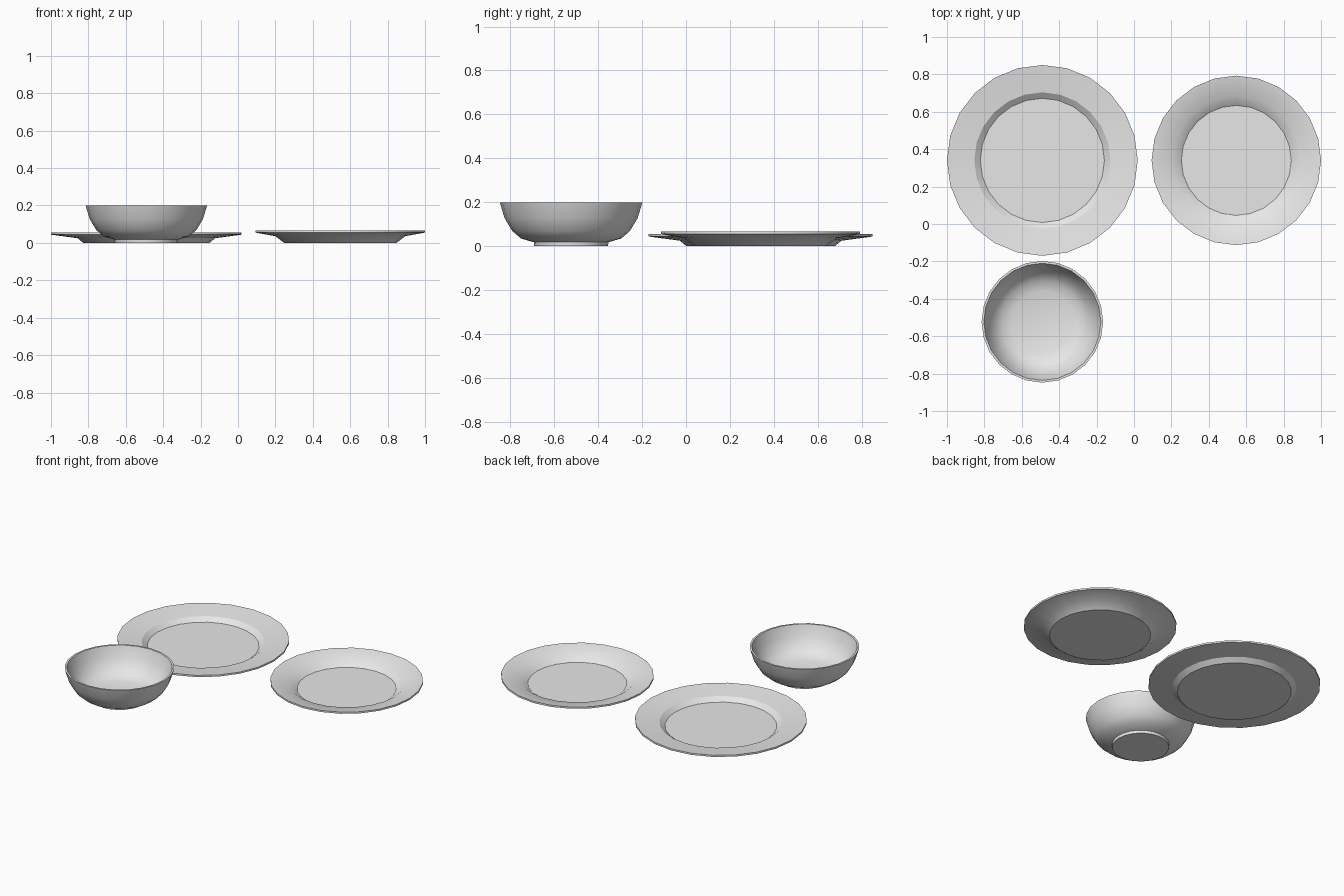
import bpy
import bmesh
import math

SIDES = 24

cube = bpy.data.objects.get("Cube")
if cube:
    bpy.data.objects.remove(cube, do_unlink=True)

# Glazed white ceramic shared by all the dishes
ceramic = bpy.data.materials.new("white_ceramic")
ceramic.use_nodes = True
ceramic.diffuse_color = (0.8, 0.8, 0.8, 1)
ceramic.node_tree.nodes["Principled BSDF"].inputs["Base Color"].default_value = (0.8, 0.8, 0.8, 1)


def lathe(name, profile, location):
    """Spin a (radius, height) profile around the vertical axis."""
    bm = bmesh.new()
    verts = [bm.verts.new((r, 0, z)) for r, z in profile]
    edges = [bm.edges.new(pair) for pair in zip(verts, verts[1:])]
    bmesh.ops.spin(bm, geom=verts + edges, cent=(0, 0, 0), axis=(0, 0, 1),
                   angle=math.tau, steps=SIDES, use_duplicate=False)
    bmesh.ops.remove_doubles(bm, verts=bm.verts[:], dist=0.0005)
    bmesh.ops.recalc_face_normals(bm, faces=bm.faces[:])
    mesh = bpy.data.meshes.new(name)
    bm.to_mesh(mesh)
    bm.free()
    mesh.materials.append(ceramic)
    dish = bpy.data.objects.new(name, mesh)
    dish.location = location
    bpy.context.collection.objects.link(dish)
    bpy.ops.object.select_all(action="DESELECT")
    dish.select_set(True)
    bpy.context.view_layer.objects.active = dish
    bpy.ops.object.shade_smooth_by_angle(angle=math.radians(30))


def plate(name, location, foot, well, rim, well_height, rim_height):
    """Flat centre, sloped well wall and a broad, gently rising rim."""
    thick = 0.011
    lathe(name, [
        (0, 0), (foot, 0), (well, well_height - thick),
        (rim, rim_height - thick), (rim, rim_height),
        (well - 0.004, well_height), (foot - 0.006, thick), (0, thick),
    ], location)


# Plates
plate("dinner_plate", (-0.49, 0.34, 0), 0.338, 0.368, 0.51, 0.036, 0.055)
plate("side_plate", (0.547, 0.34, 0), 0.30, 0.348, 0.453, 0.047, 0.066)

# Bowl: foot, rounded outer wall, lip, then the inside
lathe("bowl", [
    (0, 0), (0.168, 0), (0.17, 0.018), (0.228, 0.035), (0.268, 0.069),
    (0.303, 0.128), (0.325, 0.2), (0.313, 0.2), (0.291, 0.131),
    (0.257, 0.078), (0.22, 0.047), (0.165, 0.03), (0, 0.025),
], (-0.49, -0.523, 0))
